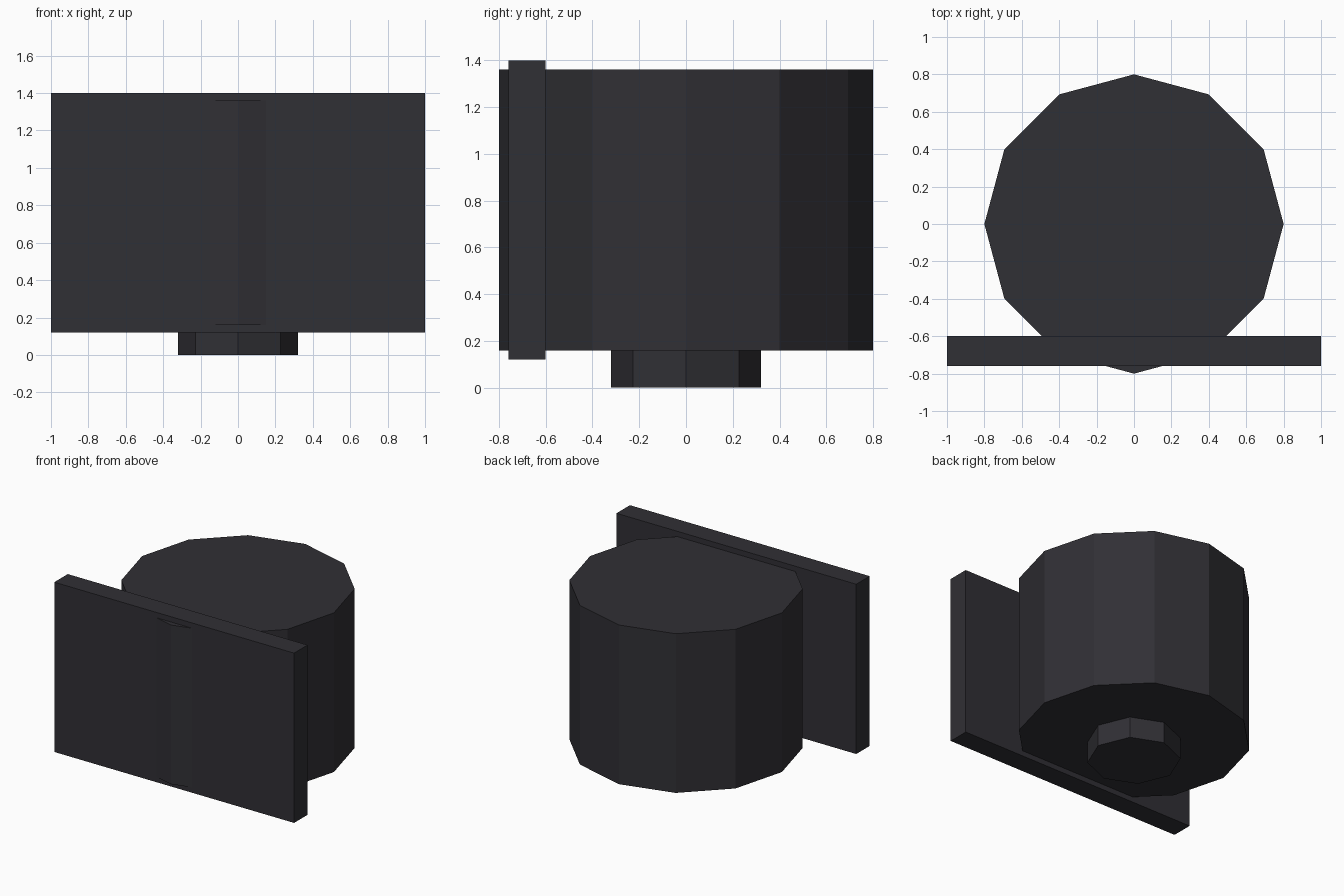
import bpy

if "Cube" in bpy.data.objects:
    bpy.data.objects.remove(bpy.data.objects["Cube"])

mat = bpy.data.materials.new("dark_grey")
mat.diffuse_color = (0.03, 0.029, 0.035, 1)
mat.use_nodes = True
mat.node_tree.nodes["Principled BSDF"].inputs["Base Color"].default_value = mat.diffuse_color


def finish(name):
    obj = bpy.context.object
    obj.name = name
    obj.data.materials.append(mat)
    return obj


def prism(name, sides, radius, z0, z1):
    # Upright flat-sided cylinder with a corner on the +y axis
    bpy.ops.mesh.primitive_cylinder_add(
        vertices=sides, radius=radius, depth=z1 - z0, location=(0, 0, (z0 + z1) / 2))
    return finish(name)


# Twelve-sided drum body on a small octagonal foot
prism("drum_body", 12, 0.8, 0.16, 1.36)
prism("foot", 8, 0.32, 0.0, 0.16)

# Wide front plate, just pierced by the drum's front corner
bpy.ops.mesh.primitive_cube_add(size=1, location=(0, -0.68, 0.76))
plate = finish("front_plate")
plate.scale = (2.0, 0.16, 1.28)
bpy.ops.object.transform_apply(location=False, rotation=False, scale=True)
